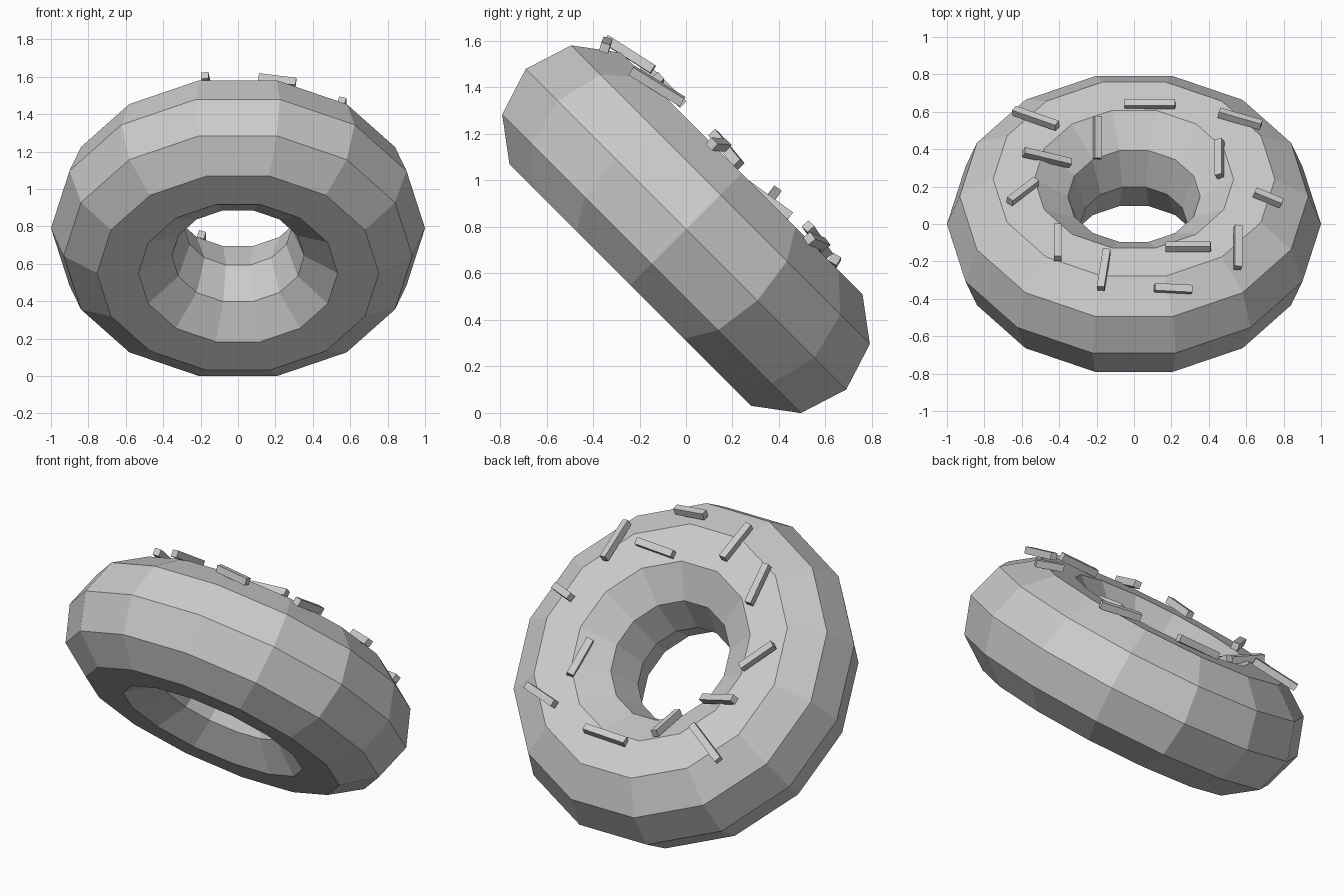
import bpy, math
from mathutils import Vector, Matrix

if "Cube" in bpy.data.objects:
    bpy.data.objects.remove(bpy.data.objects["Cube"])

R, r = 0.643, 0.357          # ring radius, tube radius
CENTER = Vector((0, 0, 0.79))
TILT = Matrix.Rotation(math.radians(-45), 3, 'X')

# Dough ring: low-poly torus, tilted 45 degrees towards the back
bpy.ops.mesh.primitive_torus_add(major_segments=14, minor_segments=10,
                                 major_radius=R, minor_radius=r,
                                 location=CENTER, rotation=(math.radians(-45), 0, 0))
bpy.context.object.name = "doughnut_ring"
bpy.ops.object.shade_flat()


def surface(x, y, tube=0.369):
    """Drop onto the torus from above; return the point and its normal."""
    z = 2.0
    while z > 0:
        p = TILT.transposed() @ (Vector((x, y, z)) - CENTER)
        radial = Vector((p.x, p.y, 0))
        n = p - radial.normalized() * R
        if n.length < tube:
            break
        z -= 0.002
    return Vector((x, y, z)), (TILT @ n).normalized()


def sprinkle(i, x0, y0, x1, y1, t=0.04):
    """Small bar lying tangent to the ring, given its ends seen from the top."""
    c, n = surface((x0 + x1) / 2, (y0 + y1) / 2)
    d = Vector((x1 - x0, y1 - y0, 0))
    d.z = -(d.x * n.x + d.y * n.y) / n.z
    length = d.length
    d.normalize()
    rot = Matrix((d, n.cross(d), n)).transposed()
    bpy.ops.mesh.primitive_cube_add(size=1)
    ob = bpy.context.object
    ob.name = f"sprinkle_{i:02d}"
    ob.matrix_world = (Matrix.Translation(c) @ rot.to_4x4()
                       @ Matrix.Diagonal((length, t, t, 1)))


# Sprinkles: end points in the top view
ENDS = [
    (-0.05, 0.64, 0.22, 0.64), (-0.64, 0.605, -0.41, 0.525),
    (-0.195, 0.35, -0.195, 0.575), (0.455, 0.595, 0.68, 0.53),
    (0.458, 0.255, 0.458, 0.445), (-0.59, 0.385, -0.34, 0.325),
    (-0.665, 0.12, -0.525, 0.228), (0.645, 0.17, 0.79, 0.11),
    (-0.408, -0.185, -0.408, -0.012), (0.17, -0.122, 0.41, -0.122),
    (0.555, -0.235, 0.555, -0.015), (-0.178, -0.345, -0.145, -0.142),
    (0.11, -0.34, 0.31, -0.35),
]
for i, e in enumerate(ENDS, 1):
    sprinkle(i, *e)
